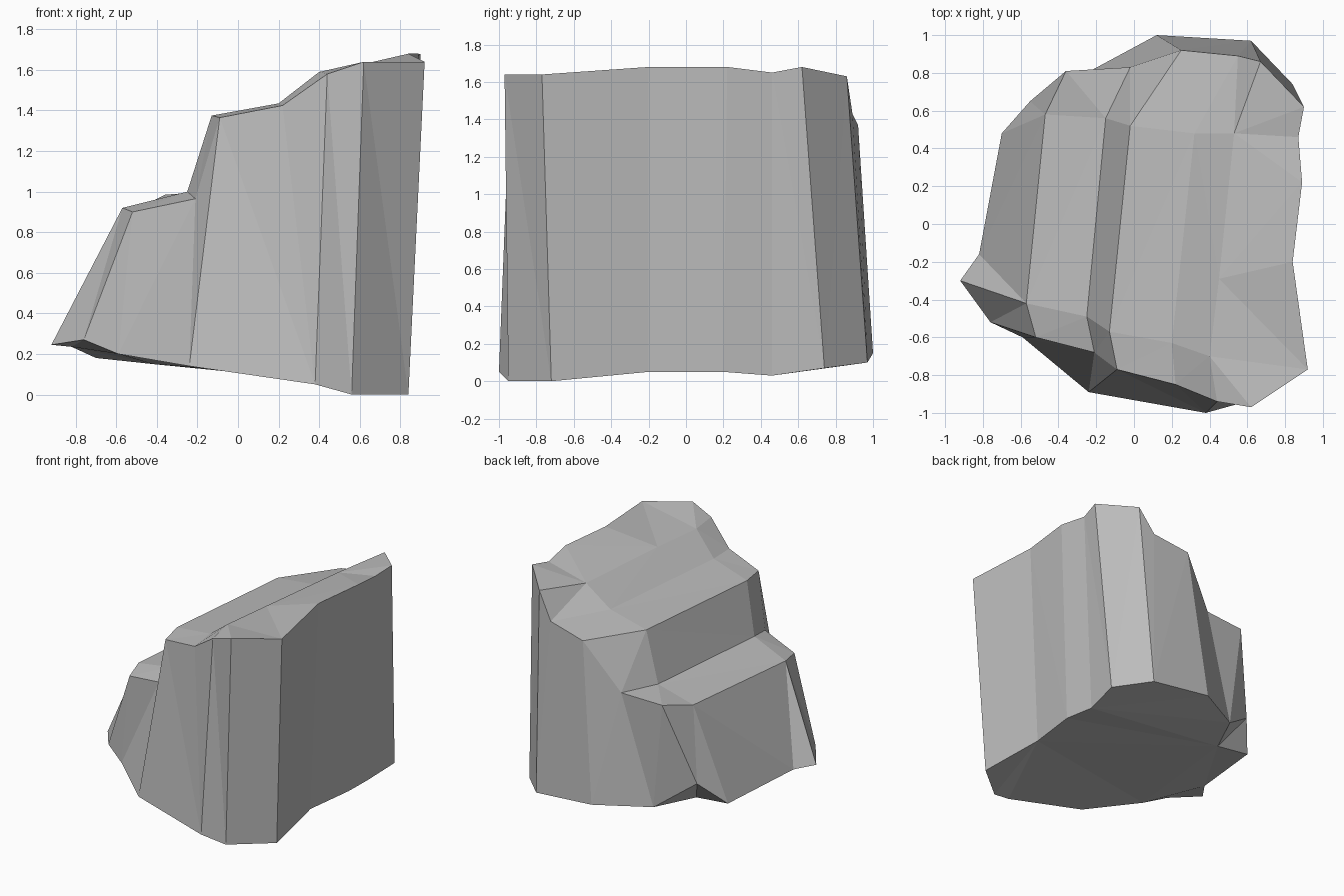
import bpy, bmesh

if "Cube" in bpy.data.objects:
    bpy.data.objects.remove(bpy.data.objects["Cube"])

# Contour lines of the stepped rock, each running from the front to the back
ledge_outer = [(-.52, -.60, .90), (-.57, -.42, .92), (-.47, .58, .93), (-.36, .81, .985)]
ledge_inner = [(-.21, -.68, .965), (-.25, -.49, 1.0), (-.15, .56, 1.0), (-.02, .83, 1.0)]
shoulder = [(-.09, -.77, 1.365), (-.13, -.57, 1.375), (-.02, .52, 1.375), (.25, .92, 1.37)]
slope = [(.22, -.85, 1.425), (.20, -.63, 1.435), (.32, .48, 1.43), (.55, .89, 1.43)]
crown = [(.44, -.94, 1.58), (.40, -.70, 1.59), (.45, -.29, 1.59), (.53, .48, 1.58), (.67, .86, 1.63)]
rim = [(.62, -.97, 1.64), (.92, -.77, 1.64), (.84, -.20, 1.68),
       (.89, .22, 1.68), (.87, .46, 1.65), (.90, .62, 1.68)]

# Foot of the rock, anticlockwise around each side
front_foot = [(-.92, -.30, .245), (-.76, -.52, .27), (-.59, -.60, .20), (-.24, -.89, .14),
              (.38, -1.0, .05), (.56, -.95, 0), (.84, -.72, 0)]
right_foot = [(.77, -.20, .05), (.82, .20, .05), (.80, .46, .03), (.84, .74, .07)]
back_foot = [(.62, .97, .10), (.12, 1.0, .15), (-.27, .79, .155)]
notch_top, notch_base = (-.55, .65, .36), (-.42, .47, .15)
left_foot = [(-.70, .48, .18), (-.82, -.16, .235)]

bm = bmesh.new()
verts = {}


def face(points):
    """Add a face, merging repeated corners."""
    corners = list(dict.fromkeys(points))
    for p in corners:
        if p not in verts:
            verts[p] = bm.verts.new(p)
    if len(corners) > 2:
        bm.faces.new([verts[p] for p in corners])


def strip(a, b):
    """Bridge two lines of equal length; repeated points make triangles."""
    for i in range(len(a) - 1):
        face([a[i], a[i + 1], b[i + 1], b[i]])


# Ledge, riser and top slopes
strip(ledge_outer, ledge_inner)
strip(ledge_inner, shoulder)
strip(shoulder, slope)
strip([slope[0], slope[1], slope[1], slope[2], slope[3]], crown)
strip(crown[:4] + [crown[3], crown[4]], rim)

# Front wall
f = front_foot
strip([ledge_outer[1], ledge_outer[0], ledge_inner[0], ledge_inner[0],
       shoulder[0], slope[0], crown[0], rim[0], rim[1]],
      [f[0], f[1], f[2], f[3], f[3], f[4], f[4], f[5], f[6]])

# Right wall
strip(rim[1:], [f[6]] + right_foot)

# Back wall
b = back_foot
strip([rim[5], crown[4], slope[3], shoulder[3], ledge_inner[3], ledge_inner[3], ledge_outer[3]],
      [right_foot[3], b[0], b[0], b[1], b[1], b[2], notch_top])

# Left wall
strip([ledge_outer[3], ledge_outer[2], ledge_outer[1], ledge_outer[1]],
      [notch_top] + left_foot + [f[0]])

# Undercut notch at the back left corner
face([b[2], notch_base, notch_top])
face([notch_top, notch_base, left_foot[0]])

# Underside
face(front_foot + right_foot + back_foot + [notch_base] + left_foot)

bmesh.ops.triangulate(bm, faces=bm.faces[:])
bmesh.ops.recalc_face_normals(bm, faces=bm.faces[:])
mesh = bpy.data.meshes.new("stepped_rock")
bm.to_mesh(mesh)
bm.free()

stone = bpy.data.materials.new("grey stone")
stone.diffuse_color = (.5, .5, .5, 1)
stone.use_nodes = True
stone.node_tree.nodes["Principled BSDF"].inputs["Base Color"].default_value = stone.diffuse_color
mesh.materials.append(stone)
rock = bpy.data.objects.new("stepped_rock", mesh)
bpy.context.collection.objects.link(rock)
